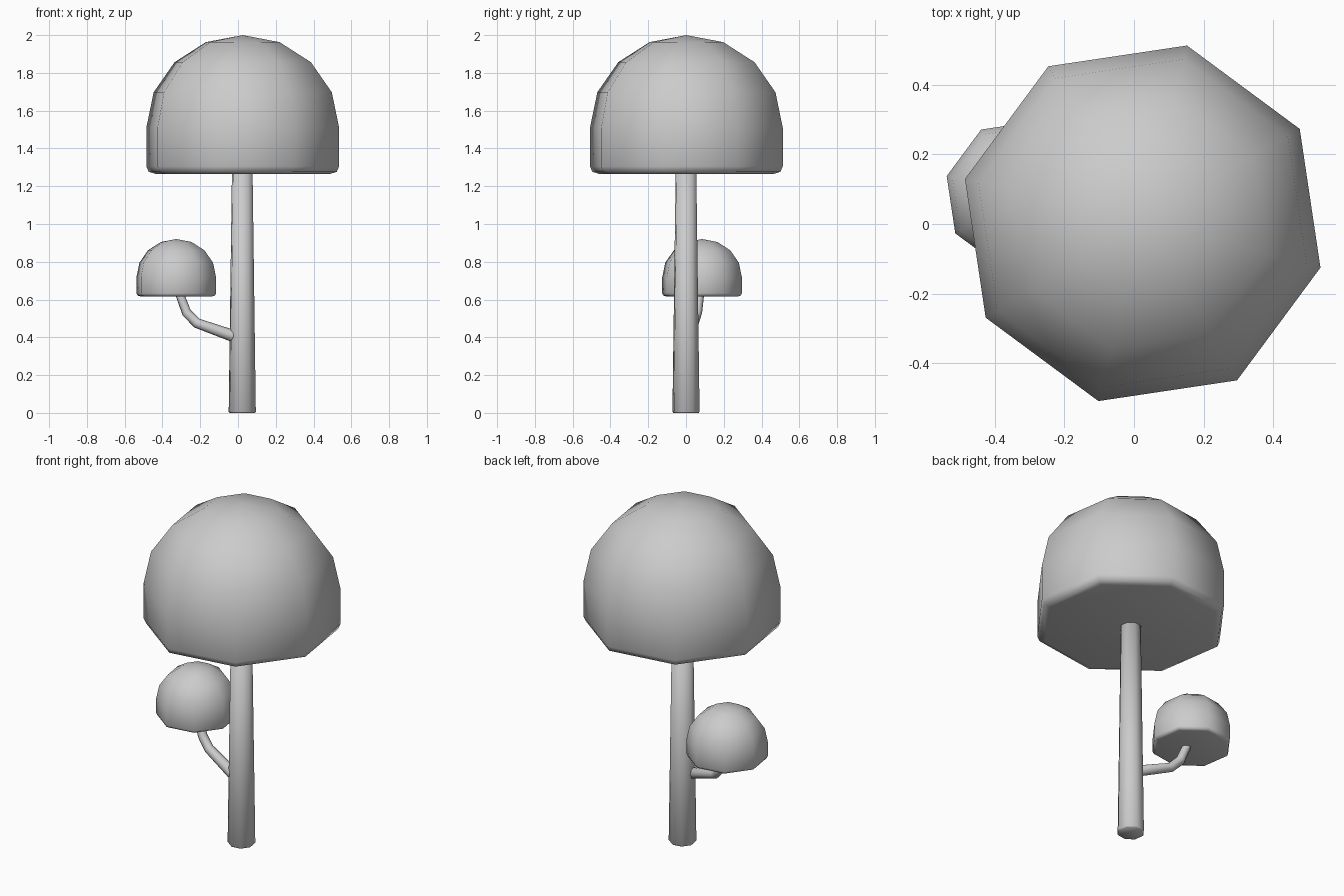
import bpy, bmesh, math
from mathutils import Vector

if "Cube" in bpy.data.objects:
    bpy.data.objects.remove(bpy.data.objects["Cube"])

SIDES = 8
TURN = math.radians(-14)


def loft(name, rings, turn=TURN):
    """Smooth eight-sided skin; rings are (centre, radius, axis), radius 0 = point."""
    bm = bmesh.new()
    loops = []
    for centre, radius, axis in rings:
        if radius == 0:
            loops.append([bm.verts.new(centre)])
            continue
        q = Vector((0, 0, 1)).rotation_difference(Vector(axis).normalized())
        loop = []
        for i in range(SIDES):
            a = turn + i * math.tau / SIDES
            p = Vector((math.cos(a), math.sin(a), 0)) * radius
            loop.append(bm.verts.new(Vector(centre) + q @ p))
        loops.append(loop)
    for a, b in zip(loops, loops[1:]):
        for i in range(SIDES):
            j = (i + 1) % SIDES
            if len(b) == 1:
                bm.faces.new((a[i], a[j], b[0]))
            else:
                bm.faces.new((a[i], a[j], b[j], b[i]))
    bm.faces.new(list(reversed(loops[0])))
    if len(loops[-1]) > 1:
        bm.faces.new(loops[-1])
    for f in bm.faces:
        f.smooth = True
    bmesh.ops.recalc_face_normals(bm, faces=bm.faces[:])
    mesh = bpy.data.meshes.new(name)
    bm.to_mesh(mesh)
    bm.free()
    obj = bpy.data.objects.new(name, mesh)
    bpy.context.collection.objects.link(obj)
    return obj


def crown(name, x, y, z, s):
    """Dome above z, short straight skirt with a rounded lower edge."""
    r = 0.526 * s
    profile = [(0.91 * r, -0.244), (0.975 * r, -0.234), (r, -0.205)]
    profile += [(r * math.cos(math.radians(t)), 0.49 * math.sin(math.radians(t)))
                for t in (0, 22.5, 45, 67.5)]
    profile.append((0, 0.49))
    loft(name, [((x, y, z + h * s), rad, (0, 0, 1)) for rad, h in profile])


# Leaf crowns
crown("main_crown", 0.025, 0.002, 1.51, 1.0)
crown("small_crown", -0.327, 0.085, 0.718, 0.413)

# Tapered trunk
up = (0, 0, 1)
loft("trunk", [((0.0225, 0, 0), 0.069, up), ((0.0225, 0, 0.006), 0.074, up),
               ((0.0225, 0, 1.3), 0.056, up)])

# Bent side branch
path = [(-0.012, -0.022, 0.402), (-0.022, -0.018, 0.406), (-0.217, 0.042, 0.475),
        (-0.272, 0.06, 0.53), (-0.305, 0.072, 0.62), (-0.31, 0.075, 0.65)]
radii = [0.024, 0.032, 0.027, 0.026, 0.024, 0.023]
pts = [Vector(p) for p in path]
rings = []
for i, p in enumerate(pts):
    d_in = (p - pts[max(i - 1, 0)]).normalized()
    d_out = (pts[min(i + 1, len(pts) - 1)] - p).normalized()
    rings.append((p, radii[i], d_in + d_out))
loft("branch", rings)
